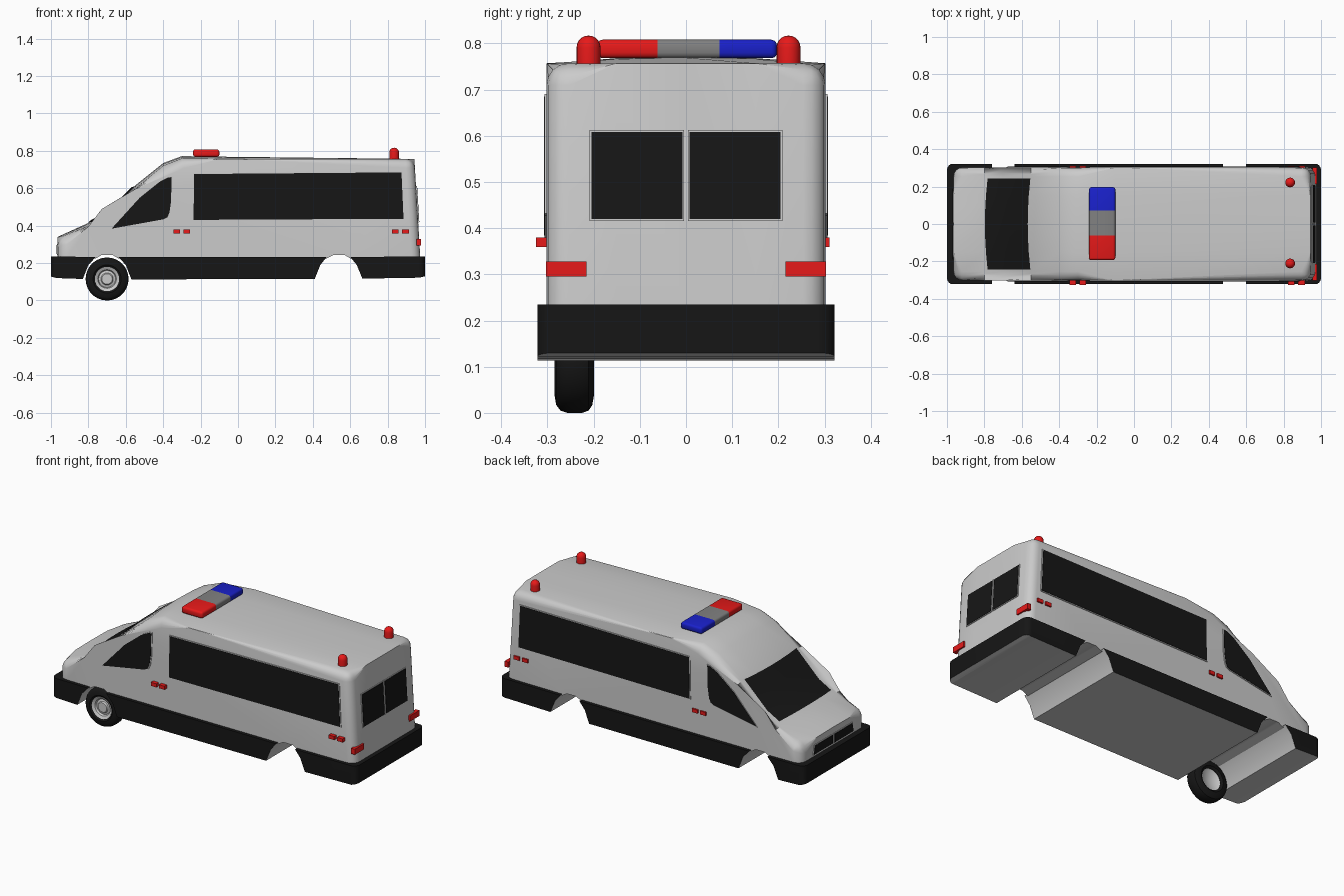
import bpy, bmesh, math
from mathutils import Vector

if "Cube" in bpy.data.objects:
    bpy.data.objects.remove(bpy.data.objects["Cube"])


def material(name, r, g, b):
    m = bpy.data.materials.new(name)
    m.diffuse_color = (r, g, b, 1)
    m.use_nodes = True
    m.node_tree.nodes["Principled BSDF"].inputs["Base Color"].default_value = m.diffuse_color
    return m


BLACK = material("black", .008, .008, .008)
RED = material("red", .8, .01, .01)
BLUE = material("blue", .01, .015, .6)
GREY = material("grey", .8, .8, .8)
DARK = material("dark_grey", .22, .22, .22)


def finish(bm, name, *mats, angle=35):
    bmesh.ops.recalc_face_normals(bm, faces=bm.faces)
    me = bpy.data.meshes.new(name)
    bm.to_mesh(me)
    bm.free()
    for m in mats:
        me.materials.append(m)
    me.shade_smooth()
    me.set_sharp_from_angle(angle=math.radians(angle))
    ob = bpy.data.objects.new(name, me)
    bpy.context.collection.objects.link(ob)
    return ob


def loft(rings):
    """Skin a row of equal closed outlines and cap both ends."""
    bm = bmesh.new()
    rows = [[bm.verts.new(p) for p in ring] for ring in rings]
    n = len(rows[0])
    for a, b in zip(rows, rows[1:]):
        for i in range(n):
            bm.faces.new((a[i], a[(i + 1) % n], b[(i + 1) % n], b[i]))
    bm.faces.new(rows[0])
    bm.faces.new(rows[-1])
    return bm


def box(name, lo, hi, mat):
    (x0, y0, z0), (x1, y1, z1) = lo, hi
    bm = loft([[(x0, y0, z), (x1, y0, z), (x1, y1, z), (x0, y1, z)] for z in (z0, z1)])
    return finish(bm, name, mat)


def lathe(name, profile, centre, axis, mat, steps=28):
    """Spin (radius, height) points about the y or z axis."""
    bm = bmesh.new()
    c = Vector(centre)
    vs = [bm.verts.new(c + (Vector((r, h, 0)) if axis == 'Y' else Vector((r, 0, h)))) for r, h in profile]
    es = [bm.edges.new(p) for p in zip(vs, vs[1:])]
    bmesh.ops.spin(bm, geom=vs + es, cent=c, axis=(0, 1, 0) if axis == 'Y' else (0, 0, 1),
                   angle=2 * math.pi, steps=steps)
    bmesh.ops.remove_doubles(bm, verts=bm.verts, dist=1e-5)
    return finish(bm, name, mat)


def window(name, pts, place, rim=.005):
    """Grey frame with a dark pane standing slightly proud of it."""
    cu, cv = (sum((min(c), max(c))) / 2 for c in zip(*pts))
    hu, hv = ((max(c) - min(c)) / 2 for c in zip(*pts))
    for part, s, d, m in (("frame", rim, .004, GREY), ("glass", 0, .006, BLACK)):
        out = [(cu + (u - cu) * (1 + s / hu), cv + (v - cv) * (1 + s / hv)) for u, v in pts]
        finish(loft([[place(u, v, k) for u, v in out] for k in (-.006, d)]), name + "_" + part, m)


# Body shell: side profile (x, centre z, crown) lofted across the width
W = .302
TOP = [(-.965, .34, .008), (-.80, .415, .02), (-.70, .47, .02), (-.55, .615, .02),
       (-.40, .735, .02), (-.30, .772, .016), (-.10, .769, .012), (.943, .757, 0)]
BASE = [(.975, .225), (.60, .225), (.57, .243), (.51, .243), (.475, .225), (-.64, .225),
        (-.67, .243), (-.73, .243), (-.76, .225), (-.965, .225)]
profile = TOP + [(x, z, 0) for x, z in BASE]
bm = loft([[(x, t * W, z - c * t * t) for x, z, c in profile] for t in (-1, -.5, 0, .5, 1)])


def rounded(e):
    a, b = (v.co for v in e.verts)
    if abs(a.y - b.y) < 1e-4:
        return abs(a.y) > W - .001 and max(a.z, b.z) > .26
    return a.z > .26 and b.z > .26 and (a.x < -.96 or a.x > .94)


bmesh.ops.bevel(bm, geom=[e for e in bm.edges if rounded(e)], offset=.048, segments=4,
                profile=.5, affect='EDGES')
finish(bm, "body_shell", GREY)

# Black lower skirt in three pieces between the wheel arches, grey underneath
SKIRTS = {
    "front_skirt": [(-1, .235), (-1, .128), (-.97, .12), (-.83, .115), (-.80, .19), (-.76, .233)],
    "middle_skirt": [(-.64, .233), (-.60, .19), (-.57, .113), (.41, .115), (.44, .19), (.475, .233)],
    "rear_skirt": [(.60, .233), (.635, .19), (.665, .117), (.97, .122), (1, .13), (1, .235)],
}
for name, pts in SKIRTS.items():
    bm = loft([[(x, y, z) for x, z in pts] for y in (-.322, .322)])
    ends = [e for e in bm.edges if all(abs(v.co.x) > .999 and abs(v.co.y) > .3 for v in e.verts)
            and abs(e.verts[0].co.y - e.verts[1].co.y) < .01]
    if ends:
        bmesh.ops.bevel(bm, geom=ends, offset=.035, segments=4, profile=.5, affect='EDGES')
    bmesh.ops.recalc_face_normals(bm, faces=bm.faces)
    bm.normal_update()
    for f in bm.faces:
        arch = abs(f.normal.x) > .3 and abs(f.calc_center_median().x) < .9
        f.material_index = int(f.normal.z < -.3 or arch)
    finish(bm, name, BLACK, GREY)


# Windscreen following the body surface
def surface(x, y, lift):
    for (x0, z0, c0), (x1, z1, c1) in zip(TOP, TOP[1:]):
        if x <= x1:
            break
    k = (x - x0) / (x1 - x0)
    n = Vector((z0 - z1, 0, x1 - x0)).normalized()
    z = z0 + k * (z1 - z0) - (c0 + k * (c1 - c0)) * (y / W) ** 2
    return Vector((x, y, z)) + n * lift


for name, grow, lift, mat in (("windscreen_frame", .006, .003, GREY), ("windscreen_glass", 0, .006, BLACK)):
    bm = bmesh.new()
    rows = []
    for x in (-.78 - grow, -.70, -.62, -.55 + grow):
        rows.append([bm.verts.new(surface(x - .014 * (1 - t * t), t * (.243 + grow), lift))
                     for t in (-1, -.62, -.3, 0, .3, .62, 1)])
    for a, b in zip(rows, rows[1:]):
        for i in range(6):
            bm.faces.new((a[i], a[i + 1], b[i + 1], b[i]))
    finish(bm, name, mat)

# Side windows and marker lamps on both sides
DOOR = [(-.676, .384), (-.527, .548), (-.42, .634), (-.375, .657), (-.355, .66),
        (-.358, .53), (-.367, .468), (-.378, .445), (-.40, .434)]
LONG = [(-.234, .676), (.874, .685), (.885, .437), (-.238, .431)]
for side, label in ((-1, "right"), (1, "left")):
    def on_side(u, v, d):
        return (u, side * (W + d), v)
    window(label + "_door_window", DOOR, on_side)
    window(label + "_long_window", LONG, on_side)
    y0, y1 = (-.325, -.30) if side < 0 else (.295, .311)
    for i, x in enumerate((-.345, -.292, .823, .878)):
        box(f"{label}_marker_{i + 1}", (x, y0, .359), (x + .036, y1, .38), RED)


# Rear windows, tail lamps and front grille
def on_rear(u, v, d):
    return (.975 - .060 * (v - .225) + d, u, v)


def on_nose(u, v, d):
    return (-.965 - d, u, v)


for s, label in ((-1, "right"), (1, "left")):
    window(label + "_rear_window", [(s * .008, .42), (s * .205, .42), (s * .205, .608), (s * .008, .608)],
           on_rear, .004)
    window(label + "_grille", [(s * .008, .248), (s * .185, .248), (s * .175, .298), (s * .008, .298)],
           on_nose, .004)
    ya, yb = sorted((s * .215, s * .303))
    box(label + "_tail_lamp", (.955, ya, .295), (.979, yb, .328), RED)

# Roof light bar: one rounded box sliced into three colours
bm = loft([[(-.24, y, .768), (-.10, y, .768), (-.10, y, .808), (-.24, y, .808)] for y in (-.193, .197)])
bmesh.ops.bevel(bm, geom=bm.edges[:], offset=.012, segments=3, profile=.5, affect='EDGES')
for y in (-.062, .072):
    bmesh.ops.bisect_plane(bm, geom=bm.verts[:] + bm.edges[:] + bm.faces[:],
                           plane_co=(0, y, 0), plane_no=(0, 1, 0))
for f in bm.faces:
    y = f.calc_center_median().y
    f.material_index = 0 if y < -.062 else 1 if y < .072 else 2
finish(bm, "light_bar", RED, DARK, BLUE)

# Rear roof beacons
dome = [(.026, 0), (.026, .036)] + [(.026 * math.cos(a), .036 + .026 * math.sin(a))
                                     for a in (math.radians(18 * i) for i in range(1, 5))] + [(0, .062)]
for y, label in ((-.211, "right"), (.222, "left")):
    lathe(label + "_beacon", dome, (.835, y, .755), 'Z', RED, 20)

# The single front wheel
hub = (-.70, -.242, .115)
lathe("wheel_tyre", [(.062, -.034), (.075, -.043), (.098, -.039), (.110, -.03), (.115, -.015), (.115, .017),
                     (.110, .031), (.098, .039), (.075, .043), (.062, .034), (.062, -.034)], hub, 'Y', BLACK)
lathe("wheel_rim", [(0, -.03), (.028, -.03), (.033, -.022), (.045, -.018), (.05, -.029), (.065, -.037),
                    (.065, .034), (.055, .025), (0, .018)], hub, 'Y', GREY)
